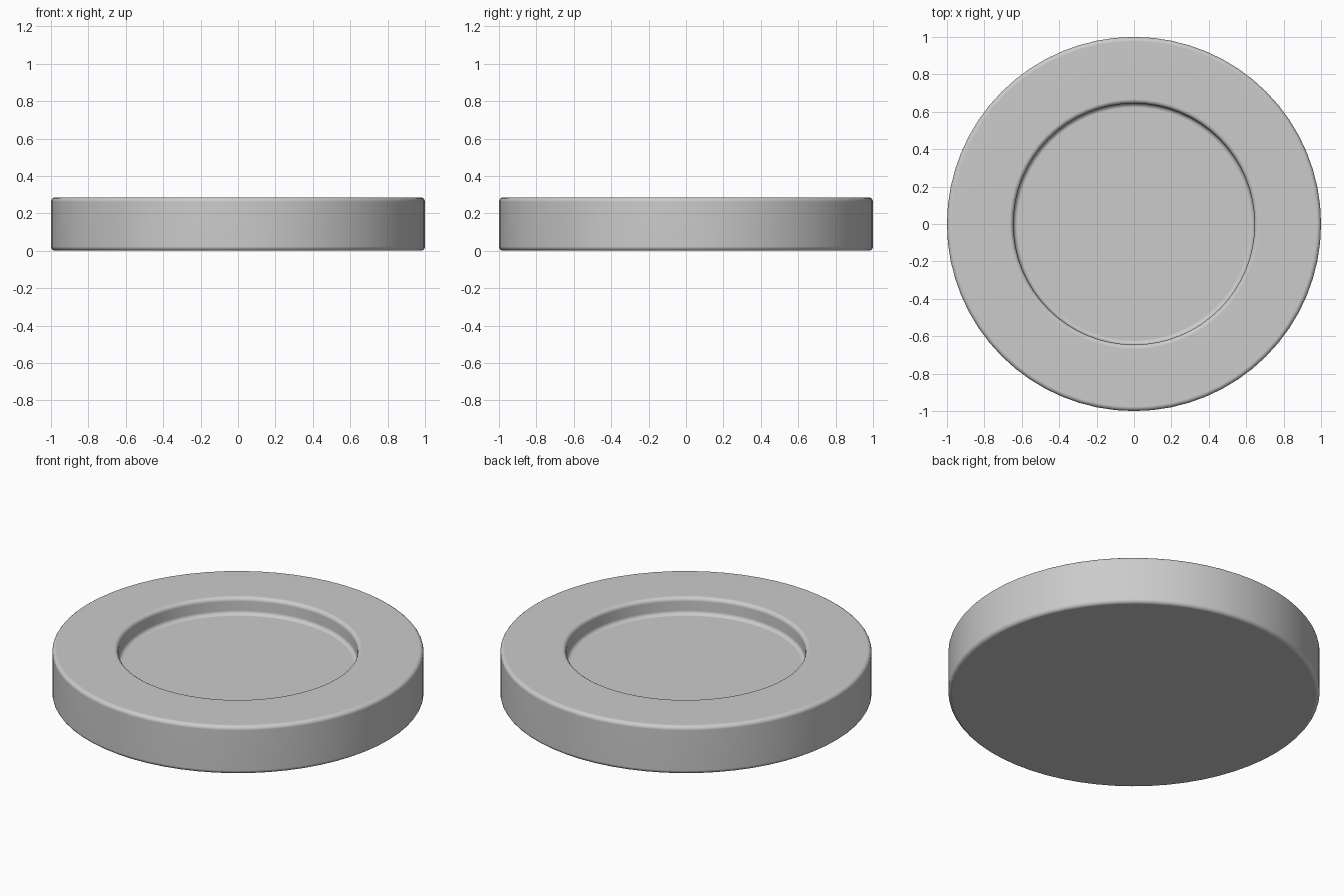
import bpy, bmesh

if "Cube" in bpy.data.objects:
    bpy.data.objects.remove(bpy.data.objects["Cube"], do_unlink=True)

SIDES = 64
HEIGHT = 0.285
RIM_WIDTH = 0.355
RECESS_DEPTH = 0.10
ROUNDING = 0.023

# Grey material
grey = bpy.data.materials.new("light_grey")
grey.use_nodes = True
colour = (0.6, 0.6, 0.6, 1)
grey.diffuse_color = colour
grey.node_tree.nodes["Principled BSDF"].inputs["Base Color"].default_value = colour

# Solid disc standing on the ground
bm = bmesh.new()
bmesh.ops.create_cone(bm, cap_ends=True, segments=SIDES, radius1=1, radius2=1, depth=HEIGHT)
bmesh.ops.translate(bm, verts=bm.verts, vec=(0, 0, HEIGHT / 2))

# Round recess: inset the top face, then sink an extruded copy as the floor
top = max(bm.faces, key=lambda f: f.calc_center_median().z)
bmesh.ops.inset_region(bm, faces=[top], thickness=RIM_WIDTH)
floor = bmesh.ops.extrude_discrete_faces(bm, faces=[top])["faces"][0]
bmesh.ops.translate(bm, verts=floor.verts, vec=(0, 0, -RECESS_DEPTH))
bmesh.ops.recalc_face_normals(bm, faces=bm.faces)

# Soft rounding on every circular rim
rims = [e for e in bm.edges if e.calc_face_angle(0) > 1]
bmesh.ops.bevel(bm, geom=rims, offset=ROUNDING, segments=4, profile=0.5, affect='EDGES')

mesh = bpy.data.meshes.new("recessed_disc")
bm.to_mesh(mesh)
bm.free()
mesh.materials.append(grey)
disc = bpy.data.objects.new("recessed_disc", mesh)
bpy.context.collection.objects.link(disc)

# Smooth shading with flat caps
bpy.ops.object.select_all(action='DESELECT')
disc.select_set(True)
bpy.context.view_layer.objects.active = disc
bpy.ops.object.shade_smooth_by_angle()
normals = disc.modifiers.new("flat_caps", 'WEIGHTED_NORMAL')
normals.keep_sharp = True
